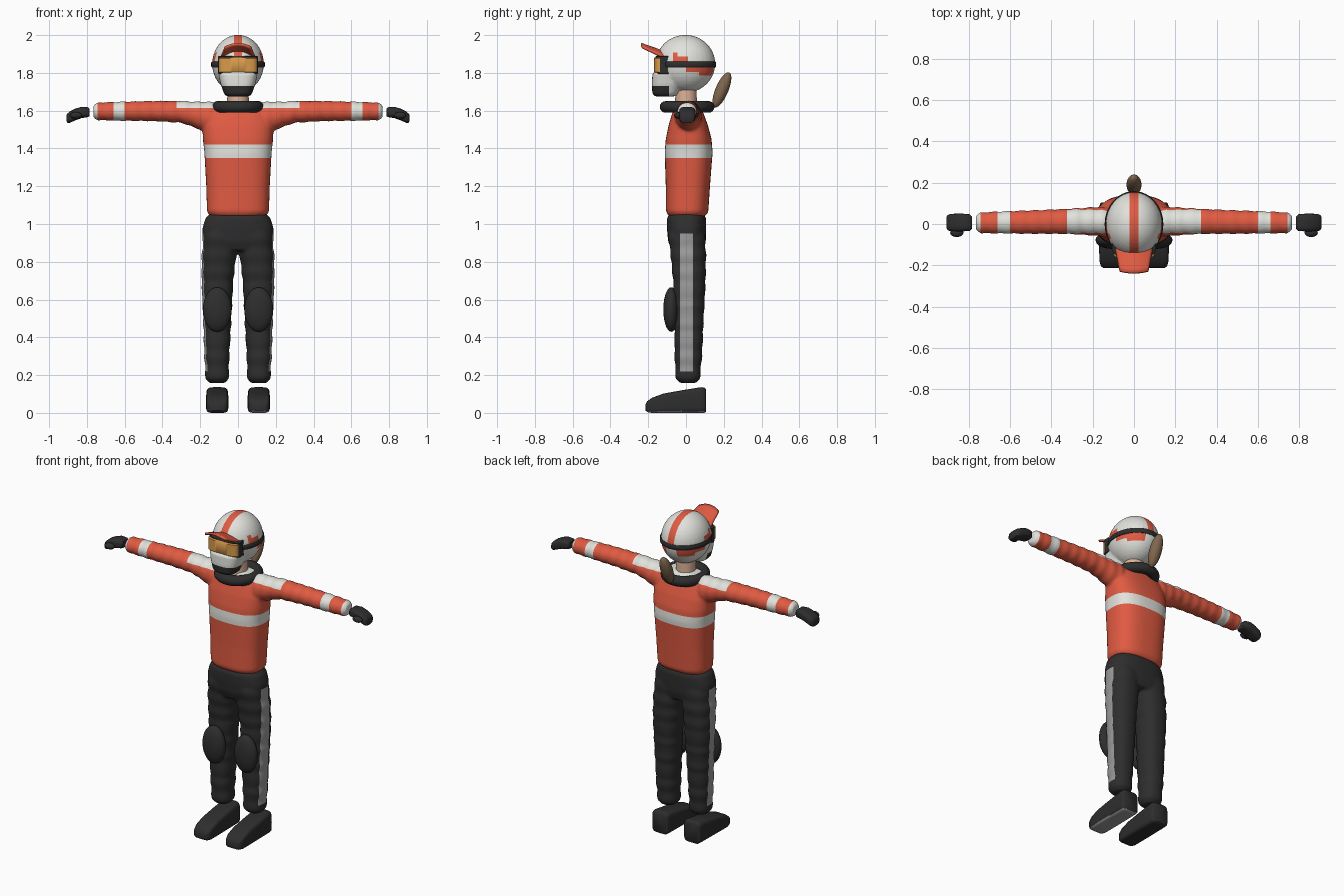
import bpy, bmesh, math
from mathutils import Vector

if "Cube" in bpy.data.objects:
    bpy.data.objects.remove(bpy.data.objects["Cube"])


def material(name, rgb):
    m = bpy.data.materials.new(name)
    m.diffuse_color = (*rgb, 1)
    m.use_nodes = True
    m.node_tree.nodes["Principled BSDF"].inputs["Base Color"].default_value = m.diffuse_color
    return m


ORANGE = material("orange red", (0.75, 0.105, 0.055))
WHITE = material("off white", (0.76, 0.76, 0.72))
BLACK = material("charcoal", (0.027, 0.027, 0.028))
GREY = material("grey", (0.33, 0.33, 0.33))
SKIN = material("skin", (0.72, 0.45, 0.31))
HAIR = material("brown hair", (0.22, 0.135, 0.075))
AMBER = material("amber lens", (0.68, 0.32, 0.07))


def finish(name, bm, *mats):
    bmesh.ops.recalc_face_normals(bm, faces=bm.faces)
    me = bpy.data.meshes.new(name)
    bm.to_mesh(me)
    bm.free()
    ob = bpy.data.objects.new(name, me)
    bpy.context.collection.objects.link(ob)
    for m in mats:
        me.materials.append(m)
    return ob


def loft(bm, axis, rings, n=2.0, segs=32, ripple=0.0, freq=60, sub=1):
    """Capped tube. Ring = (position, centre u, half u, centre v, half v).
    u, v are the two remaining axes in x, y, z order."""
    dense = []
    for a, b in zip(rings, rings[1:]):
        for i in range(sub):
            dense.append([p + (q - p) * i / sub for p, q in zip(a, b)])
    dense.append(list(rings[-1]))
    others = [i for i in range(3) if i != axis]
    loops = []
    for t, cu, hu, cv, hv in dense:
        w = ripple * math.sin(t * freq)
        loop = []
        for k in range(segs):
            a = 2 * math.pi * k / segs
            c, s = math.cos(a), math.sin(a)
            co = [0, 0, 0]
            co[axis] = t
            co[others[0]] = cu + (hu + w) * math.copysign(abs(c) ** (2 / n), c)
            co[others[1]] = cv + (hv + w) * math.copysign(abs(s) ** (2 / n), s)
            loop.append(bm.verts.new(co))
        loops.append(loop)
    for a, b in zip(loops, loops[1:]):
        for k in range(segs):
            j = (k + 1) % segs
            bm.faces.new((a[k], a[j], b[j], b[k]))
    bm.faces.new(loops[0])
    bm.faces.new(loops[-1])


def ellipsoid(bm, centre, radii, tilt=0.0):
    new = bmesh.ops.create_uvsphere(bm, u_segments=32, v_segments=20, radius=1)["verts"]
    c, s = math.cos(tilt), math.sin(tilt)
    for v in new:
        x, y, z = (v.co[i] * radii[i] for i in range(3))
        v.co = Vector(centre) + Vector((x, y * c - z * s, y * s + z * c))


def mirror_x(bm):
    geo = bmesh.ops.duplicate(bm, geom=bm.verts[:] + bm.edges[:] + bm.faces[:])["geom"]
    for v in geo:
        if isinstance(v, bmesh.types.BMVert):
            v.co.x *= -1


def fuse(ob, voxel, smooth):
    """Blend overlapping closed volumes into one skin."""
    r = ob.modifiers.new("fuse", "REMESH")
    r.mode = "VOXEL"
    r.voxel_size = voxel
    s = ob.modifiers.new("soften", "SMOOTH")
    s.iterations = smooth
    dg = bpy.context.evaluated_depsgraph_get()
    me = bpy.data.meshes.new_from_object(ob.evaluated_get(dg))
    ob.modifiers.clear()
    ob.data = me


def paint(ob, mats, cuts, rule):
    """Cut along axis planes, then colour the faces by a rule."""
    bm = bmesh.new()
    bm.from_mesh(ob.data)
    for axis, values in cuts.items():
        for val in values:
            co, no = [0, 0, 0], [0, 0, 0]
            co["xyz".index(axis)], no["xyz".index(axis)] = val, 1
            bmesh.ops.bisect_plane(bm, geom=bm.verts[:] + bm.edges[:] + bm.faces[:],
                                   dist=1e-5, plane_co=co, plane_no=no)
    bm.normal_update()
    for f in bm.faces:
        f.material_index = rule(f.calc_center_median(), f.normal)
    ob.data.materials.clear()
    bm.to_mesh(ob.data)
    bm.free()
    for m in mats:
        ob.data.materials.append(m)


# Jacket: torso and sleeves
bm = bmesh.new()
loft(bm, 0, [(.10, .01, .06, 1.565, .075), (.16, .012, .072, 1.565, .083),
             (.22, .013, .067, 1.577, .07), (.30, .013, .062, 1.594, .058),
             (.45, .01, .058, 1.598, .054), (.60, .008, .055, 1.597, .051),
             (.74, .006, .051, 1.596, .047), (.765, .006, .036, 1.596, .034)],
     ripple=.0025, freq=95, sub=8)
mirror_x(bm)
loft(bm, 2, [(1.042, 0, .148, .006, .098), (1.065, 0, .164, .006, .112),
             (1.2, 0, .168, .01, .117), (1.38, 0, .178, .014, .127),
             (1.45, 0, .186, .014, .121), (1.52, 0, .188, .012, .105),
             (1.58, 0, .17, .01, .085), (1.63, 0, .135, .008, .065),
             (1.648, 0, .10, .006, .05)], n=2.6, segs=48)
jacket = finish("jacket", bm)
fuse(jacket, .009, 5)


def jacket_rule(c, n):
    x = abs(c.x)
    if x < .25 and 1.35 < c.z < 1.42:
        return 1
    return int(.60 < x < .66 or x > .743 or (x < .325 and c.z > 1.615))


paint(jacket, (ORANGE, WHITE),
      {"x": [s * v for s in (1, -1) for v in (.325, .60, .66, .743)],
       "z": [1.35, 1.42, 1.615]}, jacket_rule)

# Trousers: legs and hips
bm = bmesh.new()
loft(bm, 2, [(.158, .11, .045, .01, .045), (.18, .11, .061, .01, .064),
             (.30, .112, .066, .012, .073), (.50, .11, .075, .016, .078),
             (.70, .109, .084, .018, .086), (.84, .10, .092, .012, .094),
             (.95, .09, .09, .002, .098)], n=2.3, ripple=.003, freq=70, sub=6)
mirror_x(bm)
loft(bm, 2, [(.86, 0, .14, .008, .085), (.91, 0, .188, .005, .1), (.98, 0, .188, .003, .104),
             (1.03, 0, .172, .003, .104), (1.055, 0, .15, .003, .09)], n=2.5, segs=48)
trousers = finish("trousers", bm)
fuse(trousers, .009, 5)
paint(trousers, (BLACK, GREY), {"y": [-.032, .036], "z": [.22, .95]},
      lambda c, n: int(-.032 < c.y < .036 and .22 < c.z < .95
                       and abs(c.x) > .13 and n.x * c.x > 0))

# Knee pads
bm = bmesh.new()
ellipsoid(bm, (.11, -.078, .547), (.076, .042, .118))
mirror_x(bm)
finish("knee_pads", bm, BLACK)

# Boots with grey soles
bm = bmesh.new()
loft(bm, 1, [(y, .11, hx, (lo + hi) / 2, (hi - lo) / 2) for y, hx, lo, hi in (
    (-.214, .036, .012, .045), (-.205, .05, .004, .062), (-.18, .057, 0, .08),
    (-.12, .059, 0, .102), (-.02, .059, 0, .12), (.08, .058, 0, .136),
    (.098, .055, 0, .134), (.105, .048, .006, .126))], n=5, segs=40)
mirror_x(bm)
boots = finish("boots", bm)
paint(boots, (BLACK, GREY), {}, lambda c, n: int(n.z < -.6 and c.z < .02))

# Gloves with thumbs
bm = bmesh.new()
loft(bm, 0, [(.785, .007, .03, 1.59, .02), (.795, .007, .04, 1.592, .026),
             (.83, .007, .043, 1.590, .03), (.86, .007, .043, 1.58, .031),
             (.89, .007, .042, 1.566, .03), (.903, .007, .036, 1.56, .025),
             (.907, .007, .028, 1.56, .018)], n=3.2)
ellipsoid(bm, (.858, -.043, 1.575), (.032, .02, .018))
mirror_x(bm)
finish("gloves", bm, BLACK)

# Neck and padded neck brace
bm = bmesh.new()
loft(bm, 2, [(1.60, 0, .058, 0, .058), (1.73, 0, .056, 0, .056)])
finish("neck", bm, SKIN)
bpy.ops.mesh.primitive_torus_add(location=(0, .006, 1.62), major_radius=.107, minor_radius=.031,
                                 major_segments=48, minor_segments=16)
brace = bpy.context.object
brace.name = "neck_brace"
brace.scale = (1, 1.05, 1)
brace.data.materials.append(BLACK)

# Helmet: shell and chin guard
bm = bmesh.new()
ellipsoid(bm, (0, -.003, 1.848), (.137, .158, .153))
loft(bm, 2, [(1.676, 0, .06, -.11, .055), (1.69, 0, .074, -.11, .068), (1.74, 0, .092, -.10, .081),
             (1.795, 0, .104, -.095, .083), (1.81, 0, .104, -.085, .075)], n=2.8)
helmet = finish("helmet", bm)
fuse(helmet, .007, 3)


def helmet_rule(c, n):
    x, y, z = abs(c.x), c.y, c.z
    if z < 1.73 and y < -.09:
        return 2
    if x < .022 and z > 1.86:
        return 1
    upper = x > .05 and ((-.07 < y < .01 and 1.86 < z < 1.888) or (-.07 < y < -.045 and 1.86 < z < 1.908))
    lower = x > .035 and ((y > 0 and 1.805 < z < 1.845) or (y > .07 and 1.785 < z < 1.845))
    return int(upper or lower)


paint(helmet, (WHITE, ORANGE, BLACK),
      {"x": [-.022, .022, -.035, .035], "y": [-.09, -.07, -.045, 0, .01, .07],
       "z": [1.73, 1.785, 1.805, 1.845, 1.86, 1.888, 1.908]}, helmet_rule)

# Goggles: strap, frame and lens
for name, mat, z0, z1, hx, cy, hy, n in (
        ("goggle_strap", BLACK, 1.829, 1.859, .142, -.001, .16, 2),
        ("goggle_frame", BLACK, 1.793, 1.890, .106, -.105, .056, 3.5),
        ("goggle_lens", AMBER, 1.802, 1.881, .101, -.125, .044, 4)):
    bm = bmesh.new()
    loft(bm, 2, [(z0, 0, hx - .004, cy, hy - .004), (z0 + .004, 0, hx, cy, hy),
                 (z1 - .004, 0, hx, cy, hy), (z1, 0, hx - .004, cy, hy - .004)], n=n, segs=64)
    finish(name, bm, mat)

# Arched helmet peak
bm = bmesh.new()
grid = []
for j in range(7):
    v = j / 6
    row = []
    for i in range(13):
        u = i / 6 - 1
        row.append(bm.verts.new((u * (.094 - .026 * v), -.10 - .138 * v + .008 * u * u,
                                 1.905 + .048 * v - (.036 - .018 * v) * u * u)))
    grid.append(row)
for a, b in zip(grid, grid[1:]):
    for i in range(12):
        bm.faces.new((a[i], a[i + 1], b[i + 1], b[i]))
peak = finish("helmet_peak", bm, ORANGE)
peak.modifiers.new("thickness", "SOLIDIFY").thickness = .012
peak.modifiers["thickness"].offset = 0

# Ponytail
bm = bmesh.new()
ellipsoid(bm, (0, .19, 1.71), (.036, .034, .1), tilt=-.4)
finish("ponytail", bm, HAIR)

# Smooth shading with sharp edges kept
bpy.ops.object.select_all(action="SELECT")
bpy.context.view_layer.objects.active = jacket
bpy.ops.object.shade_smooth_by_angle(angle=math.radians(45))
